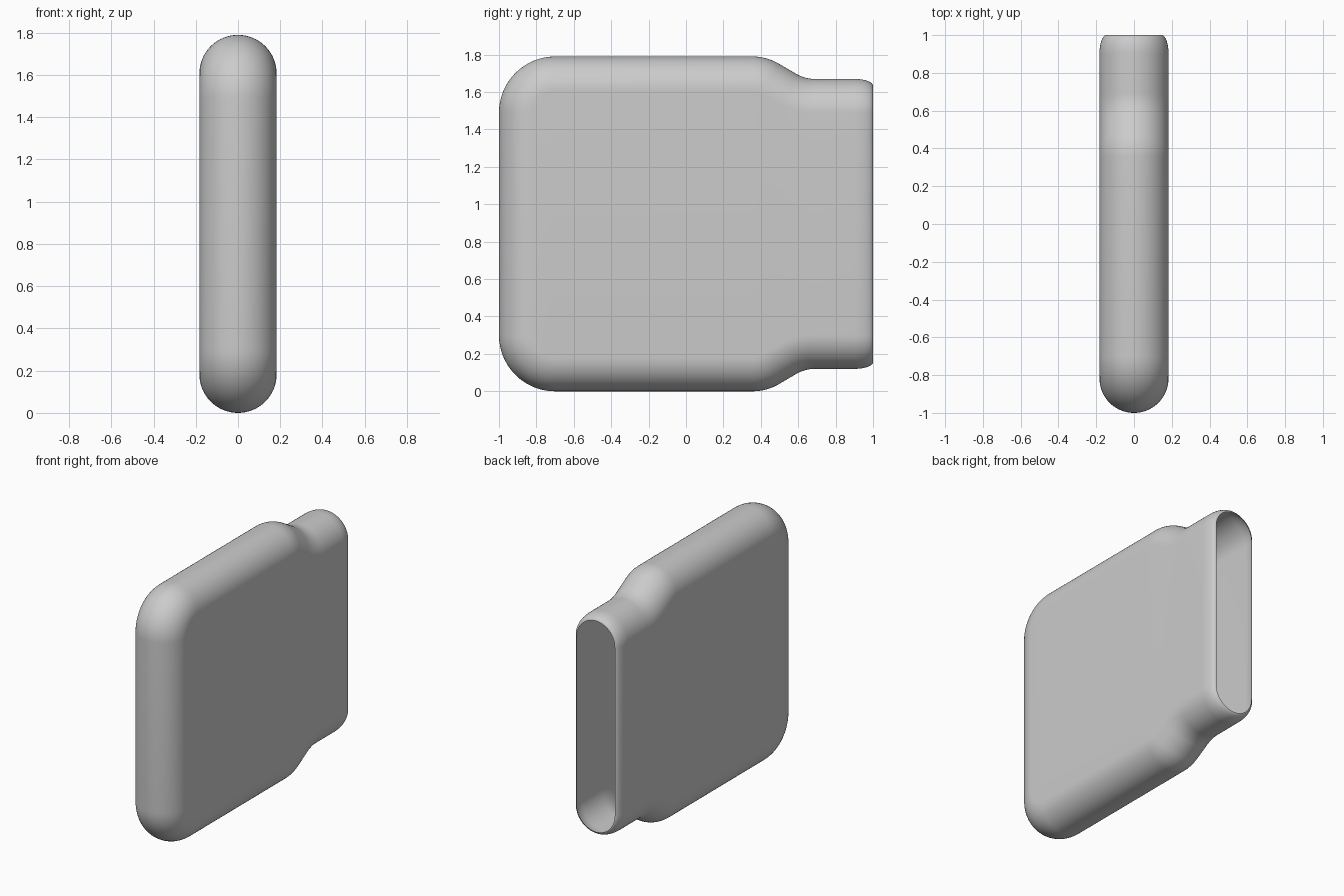
import bpy, bmesh
from math import sin, cos, pi, radians
from mathutils import Vector

if "Cube" in bpy.data.objects:
    bpy.data.objects.remove(bpy.data.objects["Cube"], do_unlink=True)

RADIUS = 0.183      # half thickness of the flat body
MID = 0.895         # height of the mirror plane
ARC_STEPS = 16
TUBE_STEPS = 32

grey = bpy.data.materials.new("light grey")
grey.use_nodes = True
grey.diffuse_color = (0.6, 0.6, 0.6, 1)
grey.node_tree.nodes["Principled BSDF"].inputs["Base Color"].default_value = grey.diffuse_color


def arc(cy, cz, radius, start, end):
    """Outline arc as (y, z, normal angle, edge radius); a negative radius is concave."""
    for i in range(ARC_STEPS + 1):
        a = radians(start + (end - start) * i / ARC_STEPS)
        yield cy + radius * cos(a), cz + radius * sin(a), a, RADIUS


# Upper outline: front corner, shoulder, neck fillet
upper = [*arc(-0.7, 1.49, 0.3, 180, 90),
         *arc(0.355, 1.51, 0.28, 90, 60),
         *arc(0.69, 1.87, -0.2, 60, 90)]

# Lip: the neck curls inward to the open mouth
for i in range(ARC_STEPS + 1):
    a = pi / 2 * i / ARC_STEPS
    inset = 0.036 * (1 - cos(a))
    upper.append((0.9 + 0.1 * sin(a), 1.67 - inset, pi / 2, RADIUS - inset))

lower = [(y, 2 * MID - z, -a, r) for y, z, a, r in reversed(upper)]
path = lower + upper

# Half-round edge swept along the outline
bm = bmesh.new()
rings = []
for y, z, a, r in path:
    normal = Vector((0, cos(a), sin(a)))
    centre = Vector((0, y, z)) - normal * r
    ring = []
    for j in range(TUBE_STEPS + 1):
        t = pi * (j / TUBE_STEPS - 0.5)
        ring.append(bm.verts.new(centre + r * (cos(t) * normal + sin(t) * Vector((1, 0, 0)))))
    rings.append(ring)
for first, second in zip(rings, rings[1:]):
    for j in range(TUBE_STEPS):
        bm.faces.new((first[j], second[j], second[j + 1], first[j + 1]))

# Flat sides bridge the upper and lower edges
last = len(rings) - 1
for i in range(last // 2):
    for j in (0, TUBE_STEPS):
        bm.faces.new((rings[i][j], rings[i + 1][j], rings[last - i - 1][j], rings[last - i][j]))

bmesh.ops.remove_doubles(bm, verts=bm.verts, dist=0.00001)
bmesh.ops.recalc_face_normals(bm, faces=bm.faces)
mesh = bpy.data.meshes.new("flat_bottle_shell")
bm.to_mesh(mesh)
bm.free()
mesh.materials.append(grey)
shell = bpy.data.objects.new("flat_bottle_shell", mesh)
bpy.context.collection.objects.link(shell)

# Smooth shading
bpy.ops.object.select_all(action="DESELECT")
shell.select_set(True)
bpy.context.view_layer.objects.active = shell
bpy.ops.object.shade_smooth_by_angle(angle=radians(40))
